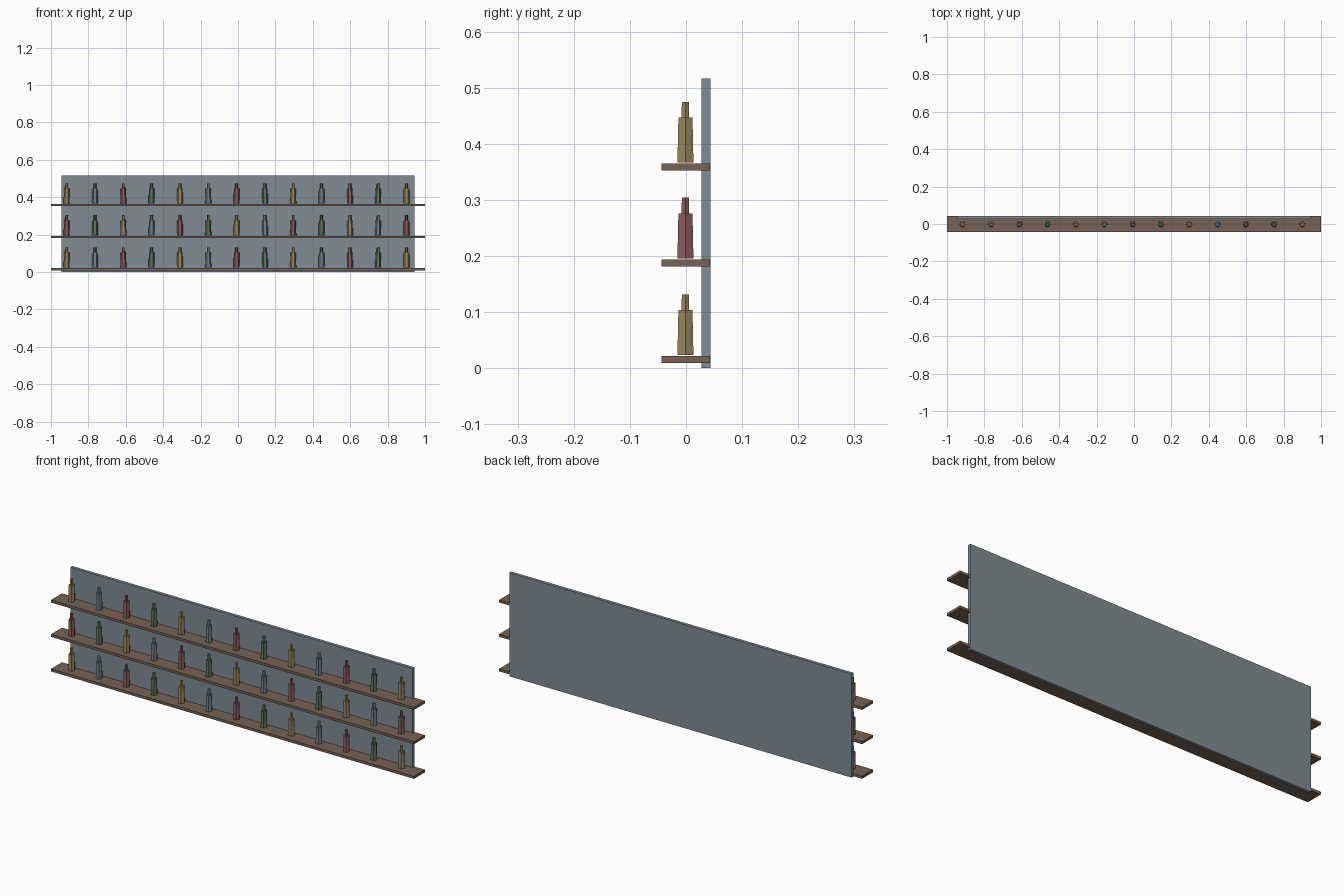
import bpy
import bmesh
from math import pi
from mathutils import Matrix

cube = bpy.data.objects.get("Cube")
if cube:
    bpy.data.objects.remove(cube, do_unlink=True)


def make_material(name, rgb):
    mat = bpy.data.materials.new(name)
    mat.use_nodes = True
    mat.diffuse_color = (*rgb, 1)
    mat.node_tree.nodes["Principled BSDF"].inputs["Base Color"].default_value = (*rgb, 1)
    return mat


wood = make_material("brown wood", (0.18, 0.122, 0.089))
panel = make_material("slate grey", (0.22, 0.265, 0.295))
glass = [
    make_material("amber glass", (0.33, 0.25, 0.11)),
    make_material("blue grey glass", (0.171, 0.216, 0.26)),
    make_material("red glass", (0.27, 0.107, 0.112)),
    make_material("green glass", (0.115, 0.181, 0.107)),
]


def add_object(name, bm, mat):
    mesh = bpy.data.meshes.new(name)
    bm.to_mesh(mesh)
    bm.free()
    mesh.materials.append(mat)
    obj = bpy.data.objects.new(name, mesh)
    bpy.context.collection.objects.link(obj)
    return obj


def box(name, low, high, mat):
    size = [b - a for a, b in zip(low, high)]
    centre = [(a + b) / 2 for a, b in zip(low, high)]
    bm = bmesh.new()
    bmesh.ops.create_cube(bm, size=1, matrix=Matrix.Translation(centre) @ Matrix.Diagonal((*size, 1)))
    return add_object(name, bm, mat)


def bottle(name, x, z, mat):
    # Six-sided tapered body with a narrow straight neck
    bm = bmesh.new()
    for r1, r2, bottom, top in ((0.0165, 0.0145, 0, 0.08), (0.0078, 0.0075, 0.08, 0.108)):
        place = Matrix.Translation((x, -0.001, z + (bottom + top) / 2)) @ Matrix.Rotation(pi / 2, 4, "Z")
        bmesh.ops.create_cone(bm, cap_ends=True, segments=6, radius1=r1, radius2=r2,
                              depth=top - bottom, matrix=place)
    return add_object(name, bm, mat)


# Back panel
box("back_panel", (-0.943, 0.028, 0), (0.943, 0.0435, 0.516), panel)

# Shelves, each with a row of bottles in repeating colours
for row, shelf_z in enumerate((0.009, 0.181, 0.352)):
    top = shelf_z + 0.0128
    box(f"shelf_{row + 1}", (-1, -0.0435, shelf_z), (1, 0.0425, top), wood)
    for i in range(13):
        bottle(f"bottle_{row + 1}_{i + 1}", -0.916 + 0.1514 * i, top + 0.002,
               glass[(i + 2 * row) % 4])
